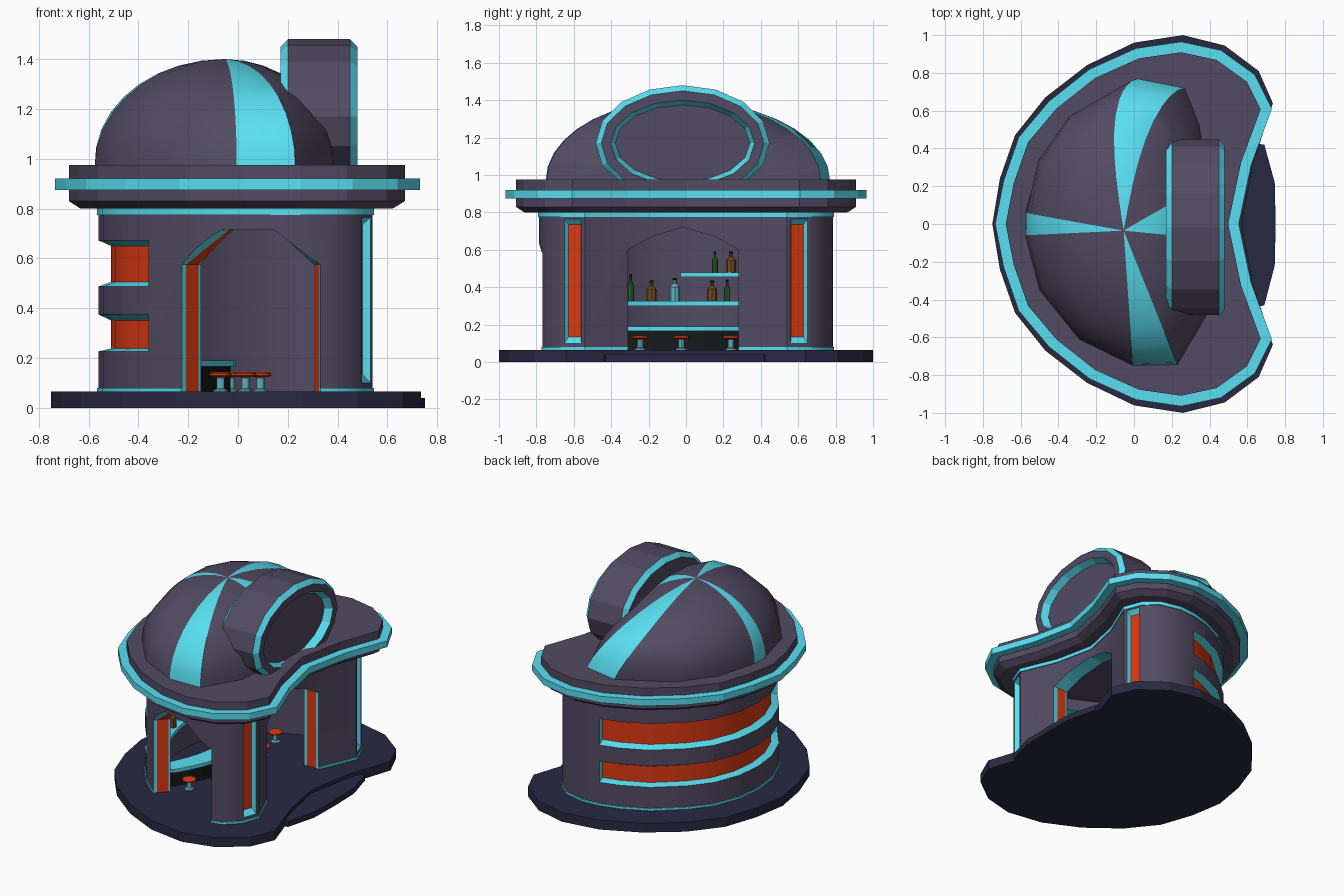
import bpy, bmesh
from math import sin, cos, pi, radians, hypot

if "Cube" in bpy.data.objects:
    bpy.data.objects.remove(bpy.data.objects["Cube"])

COLORS = dict(purple=(.085, .07, .125), cyan=(.1, .74, .88), orange=(.72, .04, .006),
              navy=(.022, .022, .055), black=(.008, .01, .01), green=(.02, .12, .03),
              brown=(.16, .07, .015), glass=(.12, .42, .5))
MATS = []
for key, rgb in COLORS.items():
    m = bpy.data.materials.new(key)
    m.diffuse_color = (*rgb, 1)
    m.use_nodes = True
    m.node_tree.nodes["Principled BSDF"].inputs["Base Color"].default_value = m.diffuse_color
    MATS.append(m)
PURPLE, CYAN, ORANGE, NAVY, BLACK, GREEN, BROWN, GLASS = range(8)


def loft(name, rings, mat=PURPLE, cap=None, wrap=False, smooth=False):
    """Skin closed rings; mat is an index or a function (ring, side)."""
    pick = mat if callable(mat) else (lambda i, j: mat)
    if cap is None:
        cap = pick(0, 0)
    bm = bmesh.new()
    vs = [[bm.verts.new(p) for p in r] for r in rings]
    n = len(rings[0])
    for i in range(len(rings) if wrap else len(rings) - 1):
        a, b = vs[i], vs[(i + 1) % len(vs)]
        for j in range(n):
            k = (j + 1) % n
            bm.faces.new((a[j], a[k], b[k], b[j])).material_index = pick(i, j)
    if not wrap:
        for r in (vs[0], vs[-1]):
            bm.faces.new(r).material_index = cap
    bmesh.ops.recalc_face_normals(bm, faces=bm.faces)
    me = bpy.data.meshes.new(name)
    bm.to_mesh(me)
    bm.free()
    for m in MATS:
        me.materials.append(m)
    ob = bpy.data.objects.new(name, me)
    bpy.context.collection.objects.link(ob)
    if smooth:
        smooth_shade(ob)
    return ob


def activate(ob):
    bpy.ops.object.select_all(action='DESELECT')
    ob.select_set(True)
    bpy.context.view_layer.objects.active = ob


def smooth_shade(ob):
    activate(ob)
    bpy.ops.object.shade_smooth_by_angle(angle=radians(30))


def mirrored(half):
    return half + [(x, -y) for x, y in reversed(half[1:-1])]


def offset(pts, d):
    """Mitred offset of a counter-clockwise outline."""
    out = []
    for i, (x, y) in enumerate(pts):
        (ax, ay), (bx, by) = pts[i - 1], pts[(i + 1) % len(pts)]
        l1, l2 = hypot(x - ax, y - ay), hypot(bx - x, by - y)
        n1 = ((y - ay) / l1, (ax - x) / l1)
        n2 = ((by - y) / l2, (x - bx) / l2)
        k = d / (1 + n1[0] * n2[0] + n1[1] * n2[1])
        out.append((x + (n1[0] + n2[0]) * k, y + (n1[1] + n2[1]) * k))
    return out


def rings_of(outline, profile):
    return [[(x, y, z) for x, y in offset(outline, d)] for d, z in profile]


def lathe(name, x, y, profile, mat, n=12):
    return loft(name, [[(x + r * cos(2 * pi * k / n), y + r * sin(2 * pi * k / n), z)
                        for k in range(n)] for r, z in profile], mat, smooth=True)


# Plinth and entrance step
base = mirrored([(.57, 0), (.63, .32), (.735, .64), (.66, .81), (.48, .945), (.26, 1), (0, .96),
                 (-.25, .84), (-.47, .67), (-.63, .47), (-.71, .24), (-.75, 0)])
loft("plinth", rings_of(base, [(0, 0), (0, .065)]), NAVY)
step = [(.45, -.48), (.69, -.43), (.745, -.22), (.75, 0), (.745, .22), (.69, .42), (.45, .45)]
loft("entrance_step", [[(x, y, z) for x, y in step] for z in (0, .04)], NAVY)

# Curved wall with cyan trims top and bottom
wall_line = mirrored([(.37, 0), (.43, .28), (.54, .54), (.49, .67), (.40, .75), (.25, .785),
                      (.13, .775), (0, .74), (-.18, .655), (-.36, .5), (-.47, .36),
                      (-.54, .18), (-.56, 0)])
wall = loft("wall", rings_of(wall_line, [(.006, .065), (.006, .08), (0, .08), (0, .775), (.006, .775),
                                         (.006, .81), (-.11, .81), (-.11, .065)]),
            lambda i, j: CYAN if i in (0, 1, 3, 4) else PURPLE, wrap=True)
cutters = []

# Two window bands wrapping the left side
for section in ([(.03, .22), (-.05, .238), (-.05, .35), (.03, .39)],
                [(.03, .477), (-.05, .505), (-.05, .65), (.03, .685)]):
    loops = rings_of(wall_line, section)
    cutters.append(loft("window_cutter", [[lp[i] for lp in loops] for i in range(6, 16)],
                        lambda i, j: ORANGE if j == 1 else CYAN, CYAN))


def local(px, py, ang):
    """Map (along, outward, z) at a point of the wall to world space."""
    return lambda u, n, z: (px + n * cos(ang) - u * sin(ang), py + n * sin(ang) + u * cos(ang), z)


# Splayed front arch and straight side arch
front = local(.0525, -.69, radians(255))
arch = [(-.287, .03), (-.287, .575), (-.1, .715), (.1, .715), (.287, .575), (.287, .03)]
cutters.append(loft("front_arch_cutter",
                    [[front(u * max(.79, 1 + 1.9 * n), n, z) for u, z in arch]
                     for n in (.15, -.02, -.085, -.11, -.25)],
                    lambda i, j: ORANGE if i == 1 and j in (0, 1, 4) else CYAN, CYAN))
side = local(.43, -.015, 0)
arch = [(-.295, .03), (-.295, .6), (-.17, .67), (0, .72), (.17, .67), (.295, .6), (.295, .03)]
cutters.append(loft("side_arch_cutter",
                    [[side(u, n, z) for u, z in arch] for n in (.15, -.02, -.09, -.25)],
                    lambda i, j: ORANGE if i == 1 and j in (0, 5) else CYAN, CYAN))

# Tall light panels on the two right-hand corners
for s in (1, -1):
    f = local(.515, s * .605, s * radians(21))
    cutters.append(loft("panel_cutter",
                        [[f(u, n, z) for u, z in ((-w, a), (w, a), (w, b), (-w, b))]
                         for n, w, a, b in ((.02, .058, .075, .785), (-.03, .035, .135, .735))],
                        CYAN))
    cutters[-1].data.polygons[-1].material_index = ORANGE

for c in cutters:
    mod = wall.modifiers.new("cut", 'BOOLEAN')
    mod.operation, mod.solver, mod.object = 'DIFFERENCE', 'EXACT', c
    activate(wall)
    bpy.ops.object.modifier_apply(modifier=mod.name)
    bpy.data.objects.remove(c)
smooth_shade(wall)

# Roof slab with cyan rim
roof = mirrored([(.555, 0), (.62, .31), (.73, .61), (.64, .79), (.46, .92), (.25, .965), (.01, .93),
                 (-.235, .82), (-.45, .65), (-.61, .46), (-.69, .23), (-.735, 0)])
loft("roof", rings_of(roof, [(-.10, .80), (-.055, .83), (-.055, .875), (0, .875), (0, .92),
                             (-.055, .92), (-.055, .975)]),
     lambda i, j: CYAN if i in (2, 3, 4) else PURPLE, PURPLE)

# Dome with four tapering stripes
dome = [(.27, .72), (.02, .77), (-.32, .58), (-.5, .34), (-.575, .06), (-.575, -.06), (-.5, -.35),
        (-.29, -.61), (-.005, -.75), (.23, -.745), (.38, -.49), (.4, -.08), (.4, .2), (.345, .53)]
ax, ay = -.055, -.035
rings = []
for i in range(10):
    t = min(i / 9 * pi / 2, pi / 2 - .01)
    rings.append([(ax + (x - ax) * cos(t) - .1 * sin(2 * t) * max(y, 0) / .77,
                   ay + (y - ay) * cos(t), .97 + .43 * sin(t)) for x, y in dome])
loft("dome", rings, lambda i, j: CYAN if j in (0, 4, 8, 11) else PURPLE, PURPLE, smooth=True)

# Oval porthole drum on the roof
profile = [(.17, .435), (.20, .465), (.45, .465), (.48, .435), (.48, .385), (.43, .36)]
loft("porthole_drum",
     [[(x, -.018 + r * sin(k * pi / 8), max(.96, 1.17 + (r - .155) * cos(k * pi / 8)))
       for k in range(16)] for x, r in profile],
     lambda i, j: CYAN if i in (0, 2, 4) else PURPLE, PURPLE)


def arc_slab(name, x0, x1, bend, y0, y1, z0, z1, mat):
    """Slab between two x values, bowed along y."""
    ys = [y0 + (y1 - y0) * i / 10 for i in range(11)]
    return loft(name, [[(x + bend * y * y, y, z) for x, z in
                        ((x0, z0), (x1, z0), (x1, z1), (x0, z1))] for y in ys], mat)


# Bar counter and shelves
arc_slab("counter_top", -.15, -.01, -.7, -.48, .48, .165, .19, CYAN)
arc_slab("counter_body", -.14, -.03, -.7, -.47, .47, .06, .166, BLACK)
arc_slab("lower_shelf", -.46, -.36, .65, -.36, .36, .3, .325, CYAN)
arc_slab("upper_shelf", -.46, -.37, .65, -.03, .36, .455, .48, CYAN)

# Bar stools
for x, y in ((.09, -.025), (.03, -.245), (.03, .24), (-.07, -.44), (-.03, .46)):
    lathe("stool_leg", x, y, [(.03, .06), (.03, .072), (.016, .078), (.016, .12), (.025, .128)], GLASS)
    lathe("stool_seat", x, y, [(.036, .124), (.044, .129), (.044, .138), (.036, .143)], ORANGE)

# Bottles on the shelves
for y, z, r, h, mat in ((-.295, .325, .016, .145, GREEN), (-.185, .325, .026, .11, BROWN),
                        (-.06, .325, .028, .125, GLASS), (.14, .325, .026, .11, BROWN),
                        (.22, .325, .016, .115, GREEN), (.155, .48, .016, .11, GREEN),
                        (.24, .48, .026, .11, BROWN)):
    lathe("bottle", -.4 + .65 * y * y, y,
          [(r, z), (r, z + .6 * h), (.38 * r, z + .75 * h), (.38 * r, z + .9 * h),
           (.42 * r, z + .9 * h), (.42 * r, z + h)],
          lambda i, j, m=mat: BLACK if i > 2 else m, n=8)
